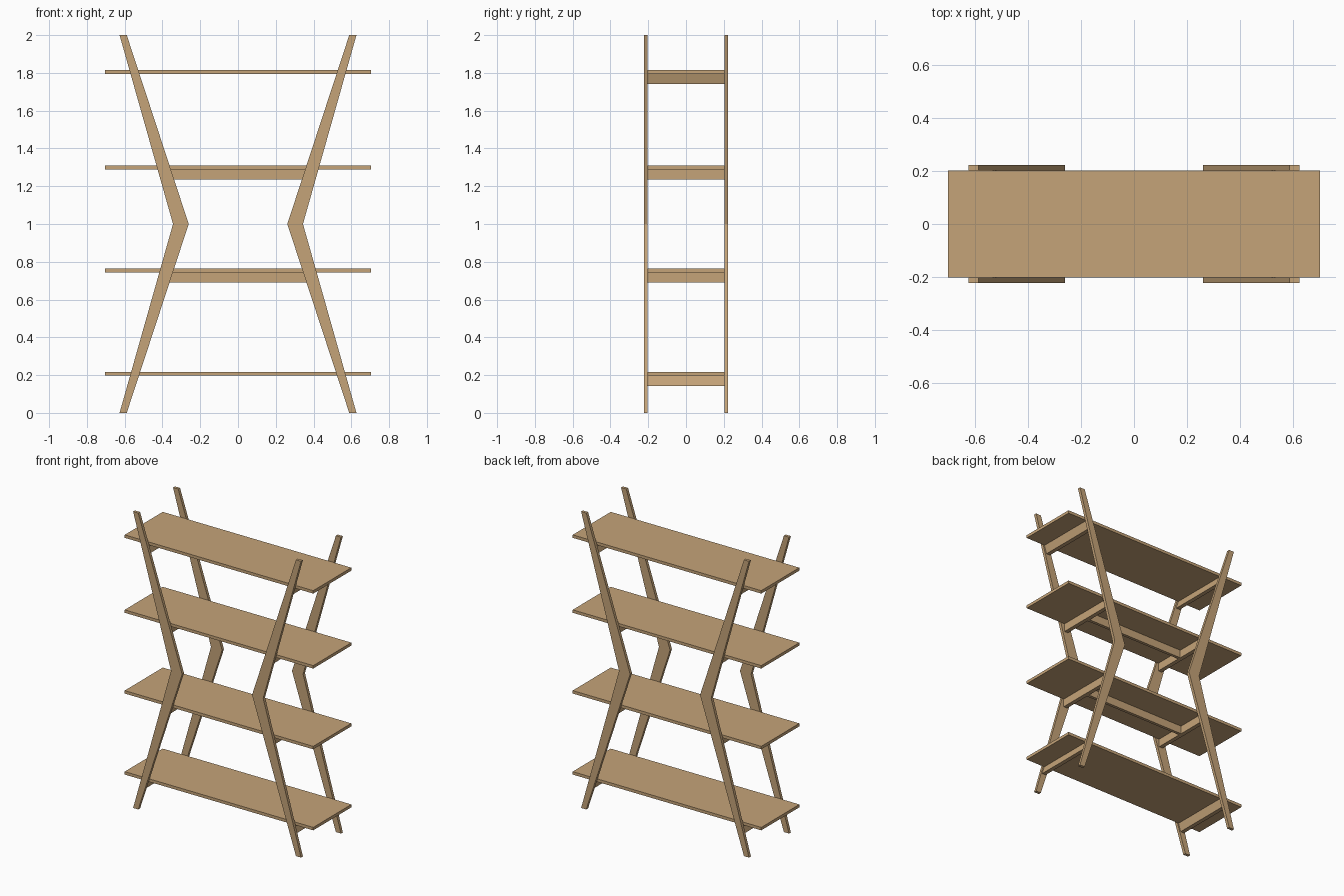
import bpy, bmesh

if "Cube" in bpy.data.objects:
    bpy.data.objects.remove(bpy.data.objects["Cube"])

wood = bpy.data.materials.new("light_wood")
wood.diffuse_color = (0.56, 0.37, 0.19, 1)
wood.use_nodes = True
wood.node_tree.nodes["Principled BSDF"].inputs["Base Color"].default_value = wood.diffuse_color

HALF_DEPTH, LEG_T = 0.203, 0.02      # shelf half depth, leg thickness
OUT_END, IN_END = 0.627, 0.589       # leg edges at floor and top
OUT_MID, IN_MID = 0.344, 0.261       # leg edges at the waist


def extrude_y(name, profile, y0, y1):
    """Extrude an (x, z) outline from y0 to y1."""
    bm = bmesh.new()
    face = bm.faces.new([bm.verts.new((x, y0, z)) for x, z in profile])
    ext = bmesh.ops.extrude_face_region(bm, geom=[face])
    verts = [g for g in ext["geom"] if isinstance(g, bmesh.types.BMVert)]
    bmesh.ops.translate(bm, vec=(0, y1 - y0, 0), verts=verts)
    bmesh.ops.recalc_face_normals(bm, faces=bm.faces)
    mesh = bpy.data.meshes.new(name)
    bm.to_mesh(mesh)
    bm.free()
    mesh.materials.append(wood)
    obj = bpy.data.objects.new(name, mesh)
    bpy.context.collection.objects.link(obj)
    return obj


def box(name, x0, x1, y0, y1, z0, z1):
    return extrude_y(name, [(x0, z0), (x1, z0), (x1, z1), (x0, z1)], y0, y1)


def leg_centre(z):
    """Distance of the leg centre line from x = 0 at height z."""
    t = 1 - abs(z - 1)
    end, mid = (OUT_END + IN_END) / 2, (OUT_MID + IN_MID) / 2
    return end + (mid - end) * t


# Bent legs, pinched at the waist: each half tapers towards its end
for side, sx in (("left", -1), ("right", 1)):
    outline = [(OUT_END, 0), (OUT_MID, 1), (OUT_END, 2),
               (IN_END, 2), (IN_MID, 1), (IN_END, 0)]
    outline = [(sx * x, z) for x, z in outline]
    extrude_y(f"front_{side}_leg", outline, -HALF_DEPTH - LEG_T, -HALF_DEPTH)
    extrude_y(f"back_{side}_leg", outline, HALF_DEPTH, HALF_DEPTH + LEG_T)

# Shelves with cross bars between the front and back legs
BAR_H, BAR_W = 0.054, 0.014
for i, z in enumerate((0.197, 0.744, 1.289, 1.795)):
    box(f"shelf_{i + 1}", -0.704, 0.704, -HALF_DEPTH, HALF_DEPTH, z, z + 0.02)
    lo, hi = leg_centre(z - BAR_H), leg_centre(z)
    middle = i in (1, 2)
    if middle:
        lo = hi = (lo + hi) / 2      # upright bars on the middle shelves
    for side, sx in (("left", -1), ("right", 1)):
        bar = [(lo - BAR_W, z - BAR_H), (lo + BAR_W, z - BAR_H),
               (hi + BAR_W, z), (hi - BAR_W, z)]
        extrude_y(f"cross_bar_{side}_{i + 1}", [(sx * x, h) for x, h in bar],
                  -HALF_DEPTH, HALF_DEPTH)
    # Long rail joining the cross bars under the middle shelves
    if middle:
        reach = lo - BAR_W
        box(f"long_rail_{i + 1}", -reach, reach, -0.01, 0.01, z - BAR_H, z)
